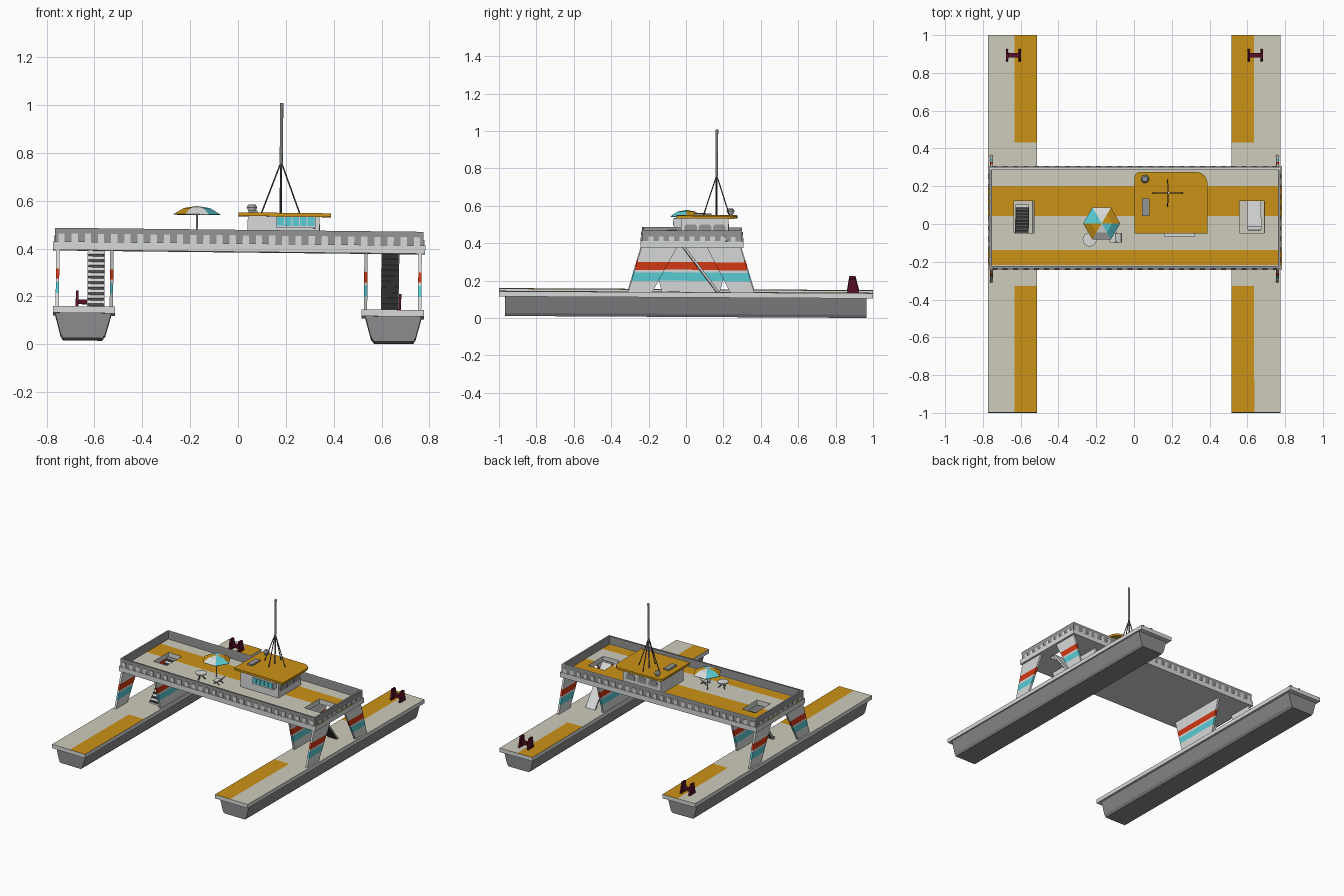
import bpy, bmesh, math
from mathutils import Matrix, Vector

if "Cube" in bpy.data.objects:
    bpy.data.objects.remove(bpy.data.objects["Cube"])


def mat(name, r, g, b):
    m = bpy.data.materials.new(name)
    m.diffuse_color = (r, g, b, 1)
    m.use_nodes = True
    m.node_tree.nodes["Principled BSDF"].inputs["Base Color"].default_value = m.diffuse_color
    return m


LIGHT = mat("light grey", 0.68, 0.70, 0.69)
MID = mat("mid grey", 0.30, 0.30, 0.30)
HULL = mat("hull grey", 0.26, 0.26, 0.27)
BEIGE = mat("beige", 0.62, 0.60, 0.50)
ORANGE = mat("orange", 0.60, 0.29, 0.008)
RED = mat("red", 0.66, 0.04, 0.007)
CYAN = mat("cyan", 0.10, 0.60, 0.66)
MAROON = mat("maroon", 0.09, 0.005, 0.018)
DARK = mat("dark grey", 0.09, 0.09, 0.095)


def finish(name, bm, mats, rule=None):
    """Turn a bmesh into an object; rule(face) gives the material index."""
    bmesh.ops.recalc_face_normals(bm, faces=bm.faces)
    if rule:
        for f in bm.faces:
            f.material_index = rule(f)
    me = bpy.data.meshes.new(name)
    bm.to_mesh(me)
    bm.free()
    for m in mats:
        me.materials.append(m)
    ob = bpy.data.objects.new(name, me)
    bpy.context.collection.objects.link(ob)
    return ob


def prism(name, pts, axis, a, b, mats, cuts=(), rule=None):
    """Profile extruded along an axis from a to b, sliced at heights in cuts."""
    place = {"x": lambda p, t: (t, p[0], p[1]), "y": lambda p, t: (p[0], t, p[1]),
             "z": lambda p, t: (p[0], p[1], t)}[axis]
    bm = bmesh.new()
    lo = [bm.verts.new(place(p, a)) for p in pts]
    hi = [bm.verts.new(place(p, b)) for p in pts]
    bm.faces.new(lo)
    bm.faces.new(hi)
    for i in range(len(pts)):
        j = (i + 1) % len(pts)
        bm.faces.new((lo[i], lo[j], hi[j], hi[i]))
    for z in cuts:
        bmesh.ops.bisect_plane(bm, geom=bm.verts[:] + bm.edges[:] + bm.faces[:],
                               plane_co=(0, 0, z), plane_no=(0, 0, 1))
    return finish(name, bm, mats, rule)


def box(name, x0, x1, y0, y1, z0, z1, m):
    return prism(name, [(x0, y0), (x1, y0), (x1, y1), (x0, y1)], "z", z0, z1, [m])


def rod(name, p, q, r, m, n=8, r2=None):
    p, q = Vector(p), Vector(q)
    bm = bmesh.new()
    bmesh.ops.create_cone(bm, cap_ends=True, segments=n, radius1=r,
                          radius2=r if r2 is None else r2, depth=(q - p).length)
    rot = (q - p).to_track_quat("Z", "Y").to_matrix().to_4x4()
    bm.transform(Matrix.Translation((p + q) / 2) @ rot)
    return finish(name, bm, [m])


def panel(name, xs, ys, z0, z1, mats, top, hole=lambda x, y: False):
    """Slab of grid cells with holes; top(x, y) chooses the paint of each cell."""
    bm = bmesh.new()
    v = {(x, y): bm.verts.new((x, y, z1)) for x in xs for y in ys}
    for x0, x1 in zip(xs, xs[1:]):
        for y0, y1 in zip(ys, ys[1:]):
            if not hole((x0 + x1) / 2, (y0 + y1) / 2):
                bm.faces.new((v[x0, y0], v[x1, y0], v[x1, y1], v[x0, y1]))
    ext = bmesh.ops.extrude_face_region(bm, geom=bm.faces[:], use_keep_orig=True)
    for g in ext["geom"]:
        if isinstance(g, bmesh.types.BMVert):
            g.co.z = z0

    def rule(f):
        c = f.calc_center_median()
        return top(c.x, c.y) if c.z > z1 - 1e-5 else 0
    return finish(name, bm, mats, rule)


def stripe(f):
    z = f.calc_center_median().z
    return 1 if 0.264 < z < 0.306 else 2 if 0.205 < z < 0.25 else 0


CUTS = (0.205, 0.25, 0.264, 0.306)

for s, side in ((-1, "left"), (1, "right")):
    # Hull body with trapezoid section and bevelled keel edges
    sec = [(0.53, 0.12), (0.555, 0.03), (0.568, 0.0135), (0.732, 0.0135), (0.742, 0.03), (0.766, 0.12)]
    prism(side + "_hull", [(s * x, z) for x, z in sec], "y", -0.967, 0.965, [HULL])
    # Painted hull deck
    panel(side + "_hull_deck", sorted([s * 0.515, s * 0.635, s * 0.775]),
          [-1, -0.33, 0.43, 1], 0.118, 0.146, [LIGHT, BEIGE, ORANGE],
          lambda x, y: 2 if abs(x) < 0.635 and not -0.33 < y < 0.43 else 1)
    # Striped support plates: two raking outer legs, one inner central plate
    legs = {"front_leg": ([(-0.31, 0.146), (-0.18, 0.146), (-0.05, 0.386), (-0.24, 0.386)], 0.757),
            "back_leg": ([(0.235, 0.146), (0.364, 0.146), (0.29, 0.386), (0.11, 0.386)], 0.757),
            "inner_leg": ([(-0.13, 0.146), (0.18, 0.146), (0.245, 0.386), (-0.195, 0.386)], 0.531)}
    for n, (pts, x) in legs.items():
        prism(side + "_" + n, pts, "x", s * x - 0.007, s * x + 0.007,
              [LIGHT, RED, CYAN], CUTS, stripe)
    # Mooring bollard: two tapered plates and a cross bar
    bx = s * 0.64
    for d in (-0.034, 0.034):
        prism(side + "_bollard_plate", [(0.86, 0.146), (0.925, 0.146), (0.905, 0.222), (0.872, 0.222)],
              "x", bx + d - 0.006, bx + d + 0.006, [MAROON])
    box(side + "_bollard_bar", bx - 0.03, bx + 0.03, 0.88, 0.905, 0.165, 0.185, MAROON)
    # Stair from hull to main deck, the two sides rake opposite ways
    x0, x1 = (-0.632, -0.56) if s < 0 else (0.595, 0.67)
    yt, yb = (0.10, -0.09) if s < 0 else (-0.03, 0.165)
    e = 0.014 if yb > yt else -0.014
    prism(side + "_stair_slope", [(yb, 0.146), (yt, 0.40), (yt + e, 0.40), (yb + e, 0.146)],
          "x", x0, x1, [LIGHT])
    for i in range(11):
        t = (i + 0.5) / 11
        y, z = yb + (yt - yb) * t, 0.146 + 0.254 * t
        ya = y + 1.6 * e if s < 0 else y - 0.3 * e
        box(side + "_stair_tread", x0 + 0.003, x1 - 0.003, min(y, ya), max(y, ya), z - 0.004, z + 0.006, DARK)

# Right stair underside sheet
prism("right_stair_underside", [(0.163, 0.146), (-0.032, 0.40), (-0.036, 0.40), (0.159, 0.146)],
      "x", 0.598, 0.667, [DARK])


# Main deck slab with stair openings and painted bands
def opening(x, y):
    return (-0.64 < x < -0.535 or 0.555 < x < 0.685) and -0.05 < y < 0.12


panel("main_deck", [-0.778, -0.64, -0.535, 0.555, 0.685, 0.778],
      [-0.245, -0.22, -0.14, -0.05, 0.04, 0.12, 0.20, 0.305], 0.385, 0.42, [LIGHT, BEIGE, ORANGE],
      lambda x, y: 2 if 0.04 < y < 0.20 or -0.22 < y < -0.14 else 1, opening)

# Parapet walls, capping rail and baluster plates
X, YF, YB, T = 0.77, -0.238, 0.298, 0.012
walls = {"front": (-X, X, YF, YF + T), "back": (-X, X, YB - T, YB),
         "left": (-X, -X + T, YF + T, YB - T), "right": (X - T, X, YF + T, YB - T)}
for n, (a, b, c, d) in walls.items():
    box(n + "_parapet", a, b, c, d, 0.42, 0.472, MID)
    box(n + "_rail", a, b, c, d, 0.472, 0.477, LIGHT if n == "back" else MID)
for i in range(28):
    x = -0.742 + i * 0.055
    for n, y in (("front", YF - 0.002), ("back", YB + 0.002)):
        box(n + "_baluster", x - 0.013, x + 0.013, y - 0.002, y + 0.002, 0.42, 0.454, LIGHT)
for i in range(9):
    y = -0.19 + i * 0.055
    for s in (-1, 1):
        x = s * (X + 0.002)
        box("side_baluster", x - 0.002, x + 0.002, y - 0.013, y + 0.013, 0.42, 0.444, LIGHT)

# Cabin with rounded roof
box("cabin_walls", 0.035, 0.335, -0.03, 0.225, 0.42, 0.536, LIGHT)
outline = [(-0.004, -0.053), (0.383, -0.053)]
for cx, cy, r, a0 in ((0.323, 0.212, 0.06, 0), (0.026, 0.242, 0.03, 90)):
    outline += [(cx + r * math.cos(math.radians(a0 + k * 18)), cy + r * math.sin(math.radians(a0 + k * 18)))
                for k in range(6)]
prism("cabin_roof", outline, "z", 0.536, 0.551, [ORANGE])

# Front bay window with panes
box("bay_window", 0.155, 0.318, -0.068, -0.03, 0.488, 0.536, LIGHT)
for i in range(5):
    x = 0.158 + i * 0.0318
    box("bay_pane", x, x + 0.028, -0.071, -0.067, 0.497, 0.534, CYAN)

# Arched side and back windows
for i in range(3):
    c = -0.017 + 0.04 + i * 0.076
    arch = [(-0.034, 0.463), (0.034, 0.463), (0.034, 0.492), (0.024, 0.504), (-0.024, 0.504), (-0.034, 0.492)]
    prism("side_window", [(c + u, z) for u, z in arch], "x", 0.334, 0.338, [MID])
    prism("back_window", [(0.185 + (i - 1) * 0.09 + u, z) for u, z in arch], "y", 0.224, 0.228, [MID])

# Roof hatch, radar dome, mast and stays
box("roof_hatch", 0.037, 0.076, 0.04, 0.132, 0.55, 0.561, MID)
rod("dome_stand", (0.052, 0.235, 0.55), (0.052, 0.235, 0.563), 0.01, MID, 10)
rod("dome_lower", (0.052, 0.235, 0.558), (0.052, 0.235, 0.574), 0.014, LIGHT, 12, 0.022)
rod("dome_upper", (0.052, 0.235, 0.574), (0.052, 0.235, 0.586), 0.022, MID, 12, 0.014)
MX, MY = 0.172, 0.16
rod("mast_lower", (MX, MY, 0.55), (MX, MY, 0.77), 0.005, MID, 10)
rod("mast_upper", (MX, MY, 0.76), (MX, MY, 1.01), 0.007, LIGHT, 10)
for dx, dy in ((0.08, 0), (-0.08, 0), (0, 0.07), (0, -0.07)):
    rod("mast_stay", (MX + dx, MY + dy, 0.55), (MX, MY, 0.765), 0.003, DARK, 6)

# Six-sided parasol with alternating colours
bm = bmesh.new()
UX = -0.177
apex = bm.verts.new((UX, 0, 0.576))
rings = [[bm.verts.new((UX + r * math.cos(k * math.pi / 3), r * math.sin(k * math.pi / 3), z))
          for k in range(6)] for r, z in ((0.055, 0.567), (0.098, 0.541))]
for k in range(6):
    j = (k + 1) % 6
    fs = [bm.faces.new((apex, rings[0][k], rings[0][j])),
          bm.faces.new((rings[0][k], rings[1][k], rings[1][j], rings[0][j]))]
    for f in fs:
        f.material_index = k % 3
parasol = finish("parasol_canopy", bm, [ORANGE, LIGHT, CYAN])
mod = parasol.modifiers.new("thickness", "SOLIDIFY")
mod.thickness = 0.003
rod("parasol_pole", (UX, 0, 0.42), (UX, 0, 0.572), 0.0035, LIGHT, 8)

# Round table and reclining deck chair
rod("table_top", (-0.24, -0.085, 0.458), (-0.24, -0.085, 0.464), 0.037, LIGHT, 16)
for k in range(3):
    a = k * 2.094 + 0.5
    rod("table_leg", (-0.24 + 0.03 * math.cos(a), -0.085 + 0.03 * math.sin(a), 0.42),
        (-0.24 - 0.01 * math.cos(a), -0.085 - 0.01 * math.sin(a), 0.459), 0.003, DARK, 6)
prism("deck_chair", [(-0.135, 0.438), (-0.10, 0.436), (-0.07, 0.47), (-0.073, 0.473), (-0.102, 0.441), (-0.135, 0.443)],
      "y", -0.10, -0.05, [LIGHT])
for y in (-0.095, -0.055):
    rod("chair_leg", (-0.13, y, 0.42), (-0.09, y, 0.448), 0.003, DARK, 6)
    rod("chair_leg", (-0.085, y, 0.42), (-0.12, y, 0.44), 0.003, DARK, 6)

# The whole vessel floats with a slight list
tilt = Matrix.Rotation(0.011, 4, "Y") @ Matrix.Rotation(-0.0055, 4, "X")
for ob in bpy.data.objects:
    ob.data.transform(tilt)
